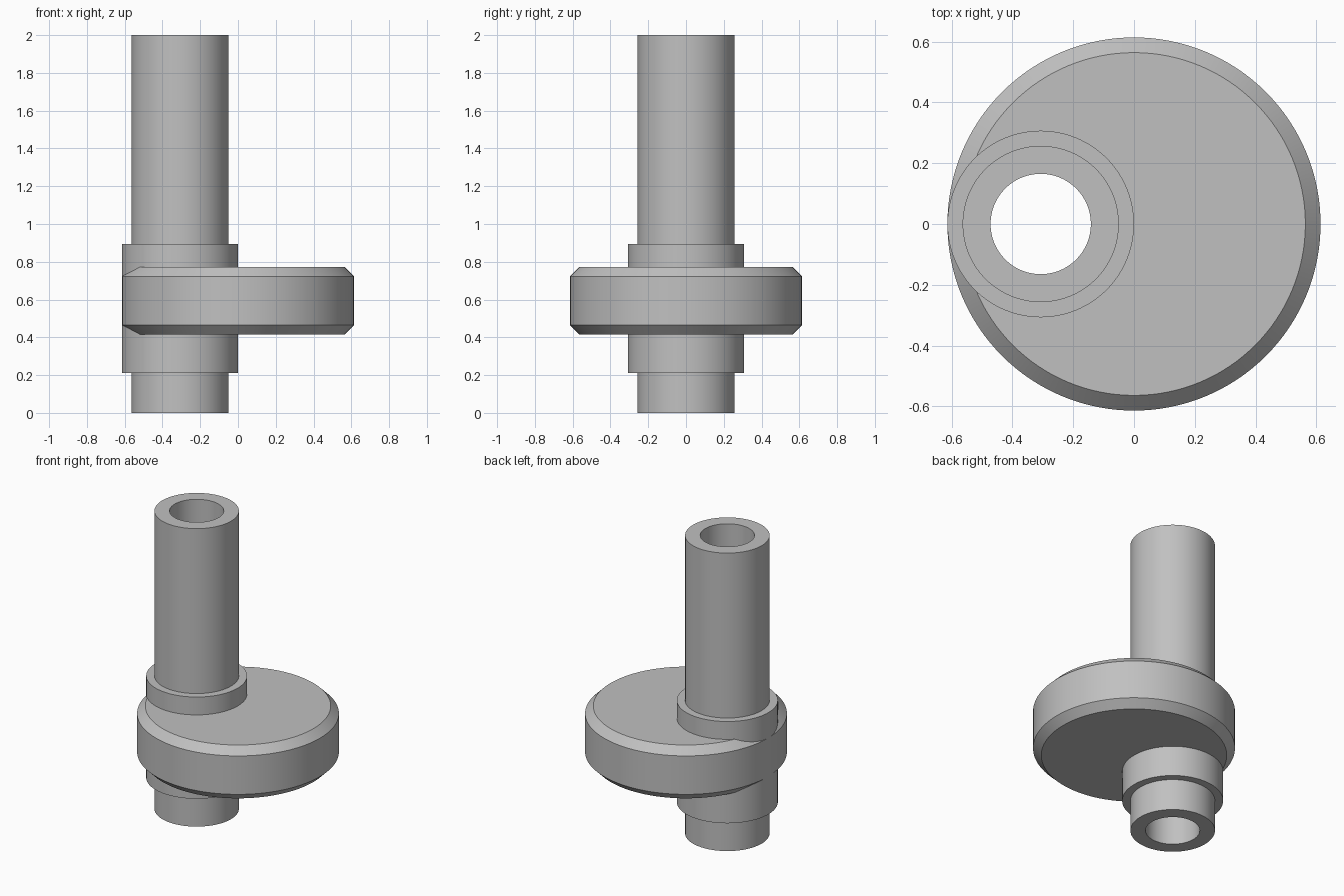
import bpy
import bmesh
import math

cube = bpy.data.objects.get("Cube")
if cube:
    bpy.data.objects.remove(cube, do_unlink=True)

STEPS = 128
AXIS_X = -0.307      # offset of the shaft from the disc centre
SHAFT_R, COLLAR_R, BORE_R = 0.257, 0.307, 0.165
DISC_R, CHAMFER = 0.614, 0.05
DISC_LOW, DISC_HIGH = 0.415, 0.773

grey = bpy.data.materials.new("steel grey")
grey.use_nodes = True
colour = (0.53, 0.53, 0.53, 1)
grey.diffuse_color = colour
grey.node_tree.nodes["Principled BSDF"].inputs["Base Color"].default_value = colour


def lathe(name, profile, x=0, closed=False):
    """Revolve (radius, height) points about a vertical axis."""
    bm = bmesh.new()
    verts = [bm.verts.new((r, 0, z)) for r, z in profile]
    edges = [bm.edges.new(pair) for pair in zip(verts, verts[1:])]
    if closed:
        edges.append(bm.edges.new((verts[-1], verts[0])))
    bmesh.ops.spin(bm, geom=verts + edges, cent=(0, 0, 0), axis=(0, 0, 1),
                   angle=math.tau, steps=STEPS, use_merge=True)
    bmesh.ops.remove_doubles(bm, verts=bm.verts, dist=0.0001)
    if not closed:
        bmesh.ops.holes_fill(bm, edges=[e for e in bm.edges if e.is_boundary], sides=0)
    bmesh.ops.recalc_face_normals(bm, faces=bm.faces)
    mesh = bpy.data.meshes.new(name)
    bm.to_mesh(mesh)
    bm.free()
    mesh.materials.append(grey)
    obj = bpy.data.objects.new(name, mesh)
    obj.location.x = x
    bpy.context.collection.objects.link(obj)
    return obj


def shade(obj):
    bpy.ops.object.select_all(action="DESELECT")
    obj.select_set(True)
    bpy.context.view_layer.objects.active = obj
    bpy.ops.object.shade_smooth_by_angle(angle=math.radians(30))


# Hollow shaft with a wider collar around the disc
shaft = lathe("hollow_shaft", [
    (BORE_R, 0), (SHAFT_R, 0), (SHAFT_R, 0.21), (COLLAR_R, 0.21),
    (COLLAR_R, 0.893), (SHAFT_R, 0.893), (SHAFT_R, 2), (BORE_R, 2),
], AXIS_X, closed=True)

# Eccentric disc with chamfered rims
disc = lathe("eccentric_disc", [
    (DISC_R - CHAMFER, DISC_LOW), (DISC_R, DISC_LOW + CHAMFER),
    (DISC_R, DISC_HIGH - CHAMFER), (DISC_R - CHAMFER, DISC_HIGH),
])

# Seat for the shaft, cut through the disc inside the collar wall
cutter = lathe("seat_cutter", [(0.28, 0.3), (0.28, 0.88)], AXIS_X)
cutter.hide_render = True
seat = disc.modifiers.new("shaft seat", "BOOLEAN")
seat.operation = "DIFFERENCE"
seat.solver = "EXACT"
seat.object = cutter
bpy.context.view_layer.objects.active = disc
bpy.ops.object.modifier_apply(modifier=seat.name)
bpy.data.objects.remove(cutter, do_unlink=True)

for part in (shaft, disc):
    shade(part)
